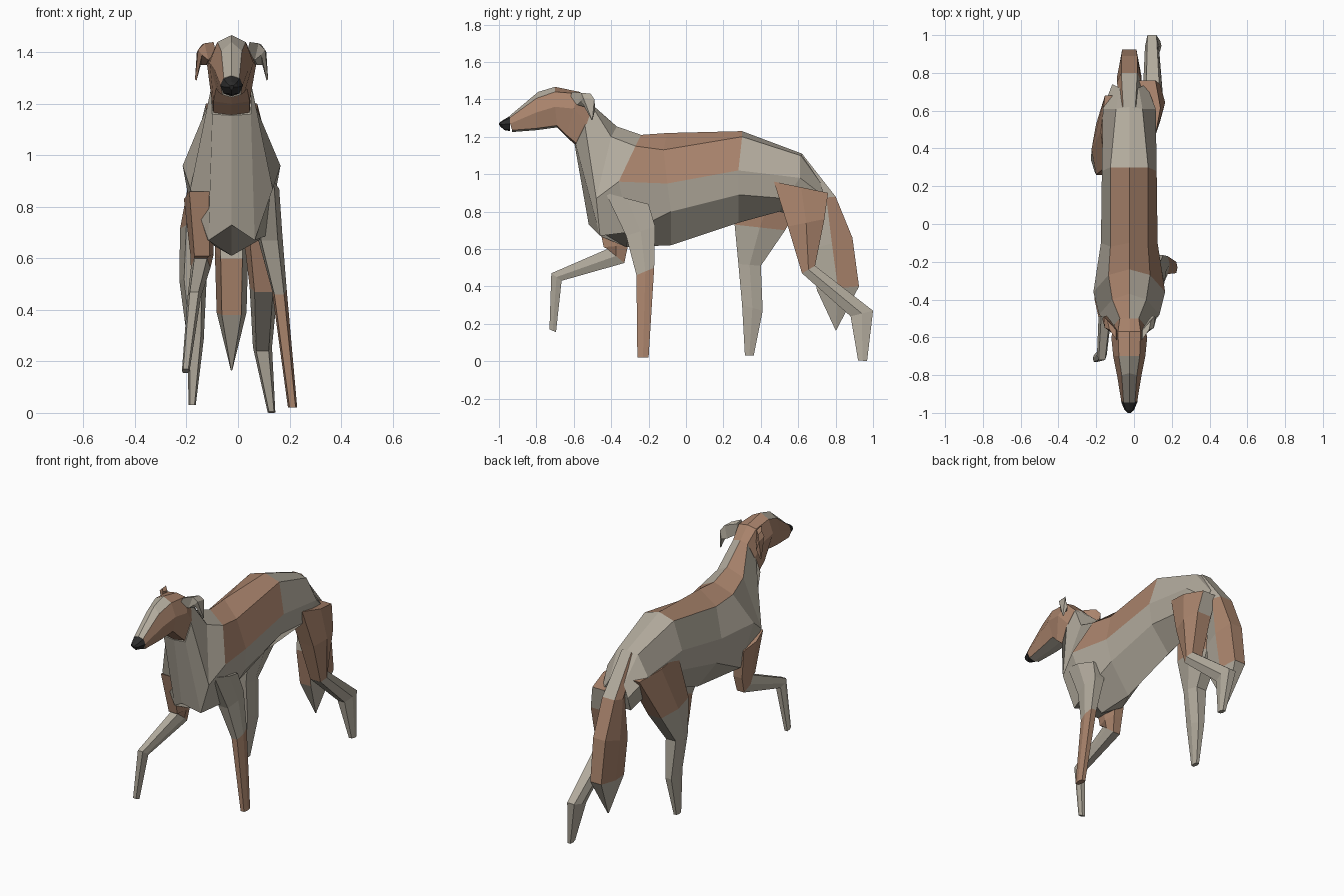
import bpy, bmesh

CX = -0.025   # centre line of trunk, head and tail


def material(name, rgb):
    m = bpy.data.materials.new(name)
    m.diffuse_color = (*rgb, 1)
    return m


MATS = [material("cream_coat", (0.45, 0.41, 0.34)),
        material("brown_coat", (0.40, 0.23, 0.15)),
        material("dark_nose", (0.025, 0.025, 0.025))]


def loft(name, rings, colour=lambda c: 0):
    """Skin closed rings of equal point count, cap both ends, colour by face centre."""
    bm = bmesh.new()
    rows = [[bm.verts.new(p) for p in r] for r in rings]
    n = len(rows[0])
    for a, b in zip(rows, rows[1:]):
        for i in range(n):
            j = (i + 1) % n
            bm.faces.new((a[i], a[j], b[j], b[i]))
    bm.faces.new(rows[0])
    bm.faces.new(rows[-1])
    bmesh.ops.remove_doubles(bm, verts=bm.verts, dist=0.0005)
    bmesh.ops.recalc_face_normals(bm, faces=bm.faces)
    for f in bm.faces:
        f.material_index = colour(f.calc_center_median())
    me = bpy.data.meshes.new(name)
    bm.to_mesh(me)
    bm.free()
    ob = bpy.data.objects.new(name, me)
    bpy.context.collection.objects.link(ob)
    for m in MATS:
        me.materials.append(m)
    return ob


def mirrored_ring(top, *rest):
    """Eight-sided ring: top (y,z), three side points (x,y,z), bottom (y,z)."""
    *sides, bottom = rest
    right = [(CX + x, y, z) for x, y, z in sides]
    left = [(CX - x, y, z) for x, y, z in reversed(sides)]
    return [(CX, *top), *right, (CX, *bottom), *left]


def limb_ring(x, fy, fz, by, bz, w):
    """Six-sided ring from front edge to back edge with half width w."""
    my, mz = (fy + by) / 2, (fz + bz) / 2
    return [(x - .65 * w, fy, fz), (x + .65 * w, fy, fz), (x + w, my, mz),
            (x + .65 * w, by, bz), (x - .65 * w, by, bz), (x - w, my, mz)]


def limb(name, rings, colour=lambda c: 0):
    return loft(name, [limb_ring(*r) for r in rings], colour)


# Trunk and neck
def trunk_colour(c):
    if c.y < -0.3:
        return int(c.z > 1.2 and c.x < CX)
    saddle = -0.3 < c.y < 0.25 and c.z > (1.02 if c.x > CX else 1.12)
    return int(saddle)


trunk = [
    ((.70, 1.00), (.05, .72, .95), (.09, .74, .88), (.07, .68, .78), (.62, .76)),
    ((.62, 1.11), (.07, .61, 1.10), (.14, .61, .98), (.12, .53, .87), (.50, .80)),
    ((.30, 1.23), (.10, .30, 1.20), (.145, .28, 1.02), (.125, .28, .89), (.28, .74)),
    ((-.10, 1.22), (.10, -.12, 1.13), (.15, -.10, .95), (.13, -.08, .80), (-.08, .62)),
    ((-.24, 1.21), (.11, -.27, 1.15), (.19, -.36, .96), (.14, -.30, .69), (-.32, .61)),
    ((-.37, 1.255), (.09, -.40, 1.20), (.16, -.48, .87), (.09, -.46, .67), (-.52, .73)),
    ((-.50, 1.37), (.05, -.50, 1.36), (.08, -.54, 1.26), (.075, -.59, 1.16), (-.595, 1.155)),
]
loft("trunk_and_neck", [mirrored_ring(*r) for r in trunk], trunk_colour)


# Head: brown sides, pale blaze on top
def head_colour(c):
    return 0 if c.y < -0.72 and abs(c.x - CX) < 0.03 else 1


head = [
    ((-.50, 1.37), (.05, -.50, 1.36), (.078, -.53, 1.27), (.07, -.58, 1.16), (-.59, 1.155)),
    ((-.57, 1.44), (.06, -.57, 1.43), (.095, -.60, 1.35), (.07, -.64, 1.21), (-.64, 1.20)),
    ((-.70, 1.467), (.055, -.70, 1.44), (.085, -.70, 1.36), (.06, -.69, 1.26), (-.69, 1.25)),
    ((-.79, 1.44), (.04, -.80, 1.405), (.065, -.80, 1.33), (.05, -.80, 1.245), (-.80, 1.235)),
    ((-.945, 1.31), (.03, -.945, 1.30), (.042, -.94, 1.27), (.035, -.93, 1.235), (-.93, 1.225)),
]
loft("head", [mirrored_ring(*r) for r in head], head_colour)

# Nose
nose = [
    ((-.935, 1.315), (.032, -.94, 1.30), (.044, -.94, 1.27), (.03, -.94, 1.24), (-.94, 1.23)),
    ((-.985, 1.285), (.018, -.985, 1.28), (.025, -.985, 1.265), (.012, -.97, 1.24), (-.97, 1.235)),
    ((-1.0, 1.272), (.006, -1.0, 1.27), (.008, -1.0, 1.265), (.005, -.995, 1.258), (-.995, 1.256)),
]
loft("nose", [mirrored_ring(*r) for r in nose], lambda c: 2)

# Folded ears
for side, label in ((1, "right"), (-1, "left")):
    def at(x, y, z):
        return (CX + side * x, y, z)
    loft(label + "_ear", [
        [at(.06, -.62, 1.40), at(.06, -.57, 1.37), at(.07, -.56, 1.43), at(.07, -.61, 1.44)],
        [at(.09, -.58, 1.37), at(.10, -.51, 1.35), at(.115, -.51, 1.43), at(.105, -.56, 1.435)],
        [at(.115, -.56, 1.39), at(.12, -.485, 1.35), at(.135, -.49, 1.40), at(.13, -.55, 1.41)],
        [at(.136, -.505, 1.29), at(.136, -.50, 1.29), at(.142, -.50, 1.295), at(.142, -.505, 1.295)],
    ], lambda c, s=side: int(s < 0))

# Tail
limb("tail", [(CX, .60, 1.00, .62, 1.11, .05), (CX, .70, .87, .80, .88, .065),
              (CX, .67, .60, .89, .66, .065), (CX, .70, .38, .925, .40, .058),
              (CX, .80, .165, .805, .168, .003)],
     lambda c: int((c.y > .77 or c.x < CX) and c.z > .42))

# Front legs: right one planted, left one lifted
limb("right_front_leg", [(.10, -.43, .90, -.20, .84, .06), (.122, -.32, .67, -.165, .72, .05),
                         (.16, -.265, .46, -.17, .50, .029), (.212, -.26, .02, -.20, .02, .018)],
     lambda c: int(c.z < .45))
limb("left_front_leg", [(-.15, -.49, .86, -.30, .80, .06), (-.14, -.44, .61, -.31, .62, .045),
                        (-.145, -.42, .60, -.33, .525, .038), (-.17, -.72, .47, -.665, .43, .026),
                        (-.203, -.73, .17, -.695, .155, .015)],
     lambda c: int(c.z > .54 and c.y > -.5))

# Hind legs: right one stretched back, left one forward
limb("right_hind_leg", [(.065, .47, .96, .76, .90, .075), (.09, .545, .72, .74, .76, .075),
                        (.10, .62, .47, .69, .51, .055), (.095, .88, .24, 1.0, .27, .037),
                        (.13, .92, .005, .968, .0, .015)],
     lambda c: int(c.z > .52 and c.y < .72))
limb("left_hind_leg", [(-.115, .30, 1.00, .68, .97, .06), (-.155, .26, .73, .53, .70, .07),
                       (-.175, .28, .52, .40, .51, .053), (-.165, .30, .30, .41, .27, .032),
                       (-.178, .315, .03, .362, .03, .014)],
     lambda c: int(c.z > .75))
